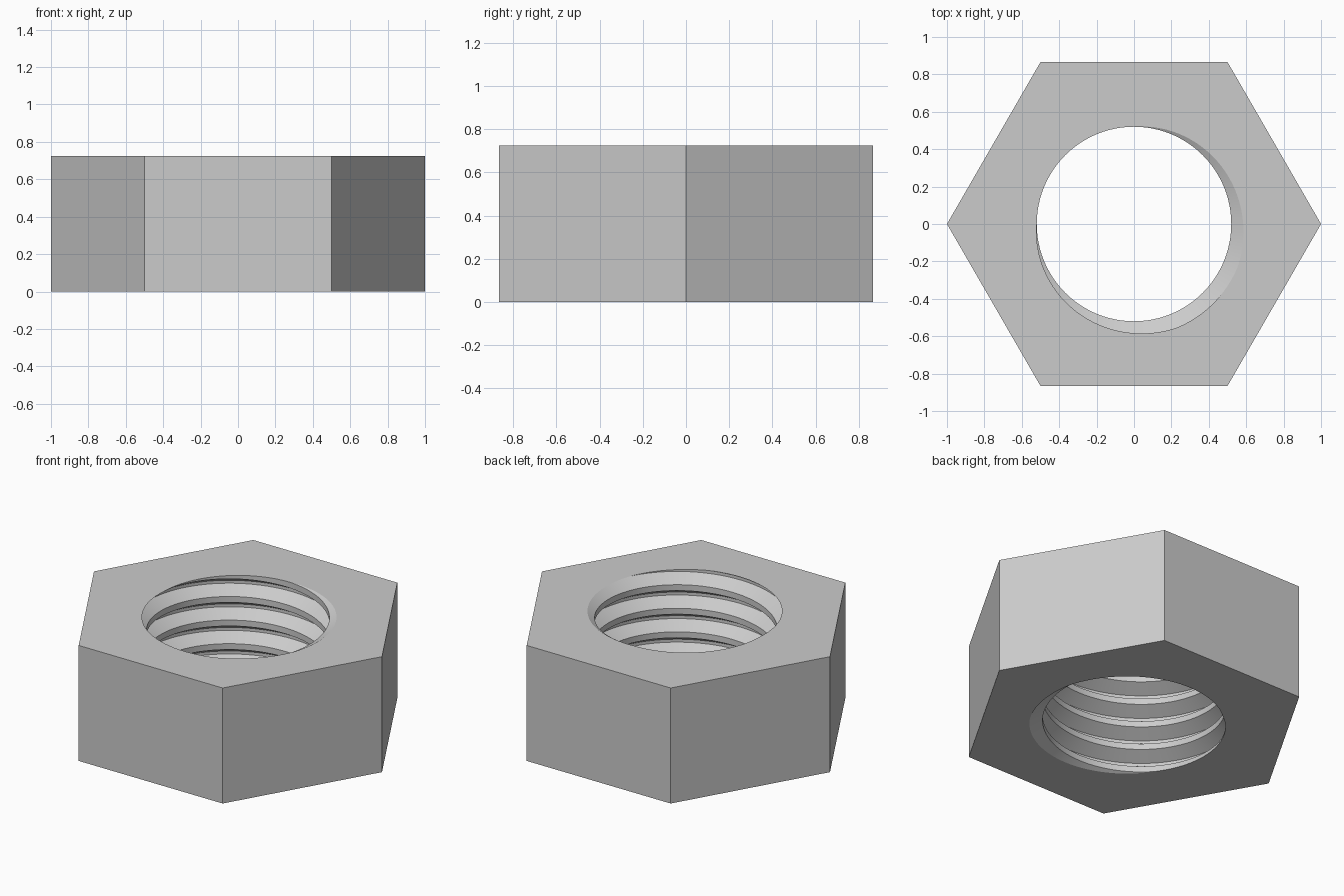
import bpy
import bmesh
from math import cos, sin, pi, radians

cube = bpy.data.objects.get("Cube")
if cube:
    bpy.data.objects.remove(cube, do_unlink=True)

HEIGHT = 0.725
PITCH = 0.148
MINOR, MAJOR = 0.52, 0.60
STEPS = 96                      # segments per thread turn
TURNS = 8

steel = bpy.data.materials.new("steel_grey")
steel.use_nodes = True
grey = (0.6, 0.6, 0.6, 1)
steel.diffuse_color = grey
steel.node_tree.nodes["Principled BSDF"].inputs["Base Color"].default_value = grey

bm = bmesh.new()

# Threaded bore: one pitch of the thread profile swept up a right-handed helix
profile = [(0, MINOR), (1 / 4, MINOR), (9 / 16, MAJOR), (11 / 16, MAJOR), (1, MINOR)]
previous = None
for i in range(STEPS * TURNS + 1):
    turn = i / STEPS
    angle = 2 * pi * turn
    base = HEIGHT + PITCH * (turn - 0.5 - TURNS + 1)
    ring = [bm.verts.new((r * cos(angle), r * sin(angle), base + PITCH * t))
            for t, r in profile]
    if previous:
        for k in range(len(profile) - 1):
            bm.faces.new((previous[k], previous[k + 1], ring[k + 1], ring[k]))
    previous = ring
bmesh.ops.remove_doubles(bm, verts=bm.verts, dist=1e-5)

# Trim the thread flush with the bottom and top faces
for z, side in ((0, -1), (HEIGHT, 1)):
    bmesh.ops.bisect_plane(bm, geom=bm.verts[:] + bm.edges[:] + bm.faces[:], dist=1e-6,
                           plane_co=(0, 0, z), plane_no=(0, 0, side), clear_outer=True)

# Six outer flats
corners = [[bm.verts.new((cos(k * pi / 3), sin(k * pi / 3), z)) for k in range(6)]
           for z in (0, HEIGHT)]
low, high = corners
for k in range(6):
    n = (k + 1) % 6
    bm.faces.new((low[k], low[n], high[n], high[k]))

# Top and bottom faces between the hexagon and the bore rim
for z, side in ((0, -1), (HEIGHT, 1)):
    rim = [e for e in bm.edges if e.is_boundary
           and all(abs(v.co.z - z) < 1e-4 for v in e.verts)]
    bmesh.ops.triangle_fill(bm, edges=rim, use_beauty=True, normal=(0, 0, side))
bmesh.ops.recalc_face_normals(bm, faces=bm.faces)

mesh = bpy.data.meshes.new("hex_nut")
bm.to_mesh(mesh)
bm.free()
mesh.materials.append(steel)
nut = bpy.data.objects.new("hex_nut", mesh)
bpy.context.collection.objects.link(nut)

bpy.ops.object.select_all(action='DESELECT')
nut.select_set(True)
bpy.context.view_layer.objects.active = nut
bpy.ops.object.shade_smooth_by_angle(angle=radians(25))
